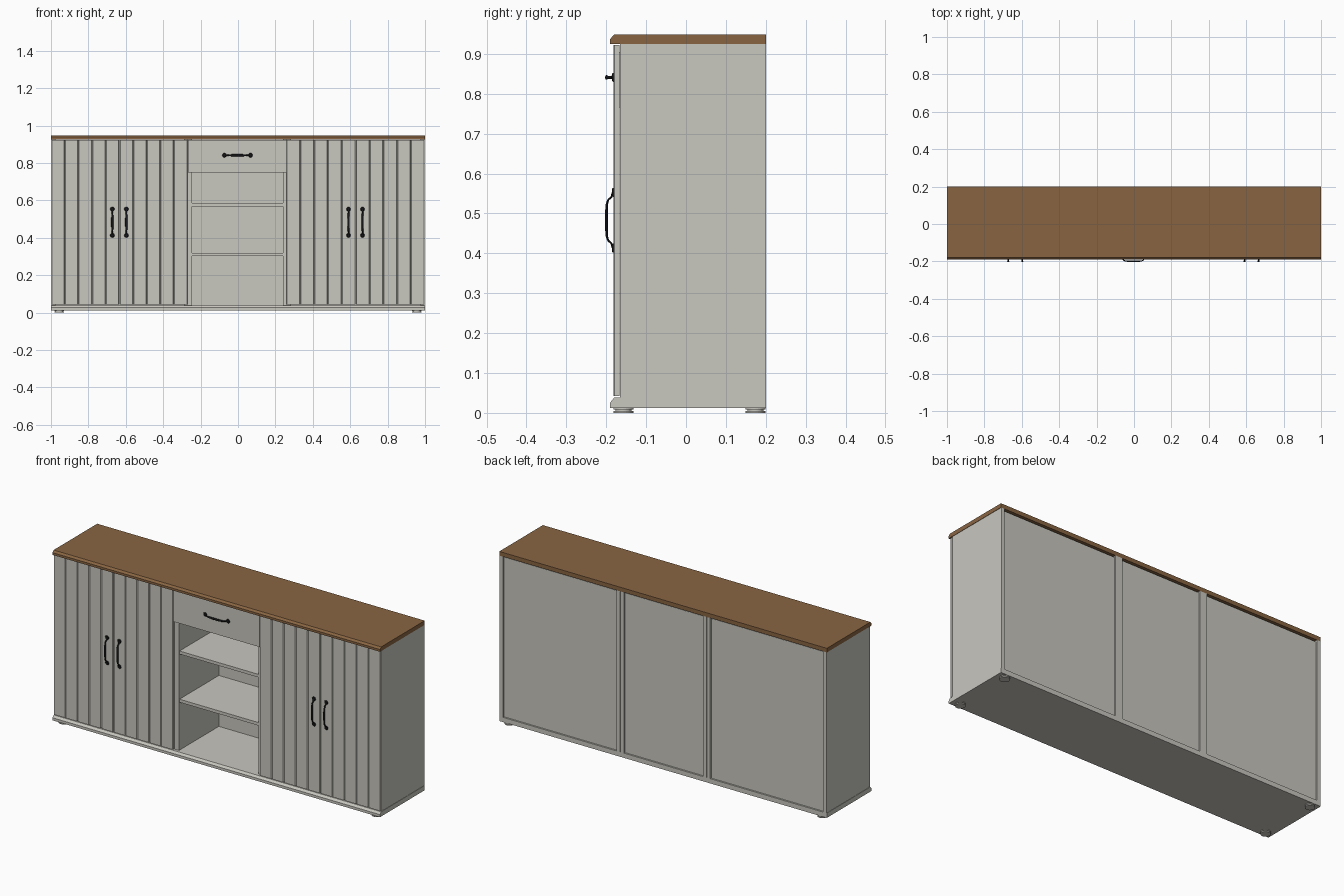
import bpy, bmesh, math
from mathutils import Vector, Matrix

cube = bpy.data.objects.get("Cube")
if cube:
    bpy.data.objects.remove(cube, do_unlink=True)


def material(name, rgb):
    m = bpy.data.materials.new(name)
    m.use_nodes = True
    m.diffuse_color = (*rgb, 1)
    m.node_tree.nodes["Principled BSDF"].inputs["Base Color"].default_value = (*rgb, 1)
    return m


PAINT = material("pale grey paint", (0.58, 0.57, 0.52))
WOOD = material("brown wood", (0.25, 0.13, 0.055))
IRON = material("black iron", (0.008, 0.008, 0.009))


def finish(name, bm, mat):
    bmesh.ops.recalc_face_normals(bm, faces=bm.faces)
    mesh = bpy.data.meshes.new(name)
    bm.to_mesh(mesh)
    bm.free()
    mesh.materials.append(mat)
    ob = bpy.data.objects.new(name, mesh)
    bpy.context.collection.objects.link(ob)
    return ob


def box(name, x, y, z, mat=PAINT):
    bm = bmesh.new()
    bmesh.ops.create_cube(bm, size=1)
    for v in bm.verts:
        v.co = [a + (b - a) * (c + 0.5) for (a, b), c in zip((x, y, z), v.co)]
    return finish(name, bm, mat)


def prism(name, outline, depth, mat):
    """Extrude a closed outline of 3D points along a vector."""
    bm = bmesh.new()
    face = bm.faces.new([bm.verts.new(p) for p in outline])
    new = bmesh.ops.extrude_face_region(bm, geom=[face])["geom"]
    bmesh.ops.translate(bm, vec=depth,
                        verts=[g for g in new if isinstance(g, bmesh.types.BMVert)])
    return finish(name, bm, mat)


def slab(name, z0, z1, mat):
    """Full-width board with a chamfered upper front edge."""
    c = (z1 - z0) * 0.45
    yz = [(0.2, z0), (-0.19, z0), (-0.19, z1 - c), (-0.18, z1), (0.2, z1)]
    return prism(name, [(-1, y, z) for y, z in yz], (2, 0, 0), mat)


FRONT, DOOR_BACK, BACK = -0.182, -0.167, 0.2
LOW, HIGH = 0.038, 0.925


def door(name, x0, x1, planks=5):
    """Plank door: a zigzag plan outline with V grooves, raised to full height."""
    pts = [(x0, DOOR_BACK), (x0, FRONT + 0.003), (x0 + 0.003, FRONT)]
    for i in range(1, planks):
        x = x0 + (x1 - x0) * i / planks
        pts += [(x - 0.004, FRONT), (x, FRONT + 0.005), (x + 0.004, FRONT)]
    pts += [(x1 - 0.003, FRONT), (x1, FRONT + 0.003), (x1, DOOR_BACK)]
    z = LOW + 0.004
    prism(name, [(x, y, z) for x, y in pts], (0, 0, HIGH - 0.003 - z), PAINT)


def handle(name, x, z, upright=True):
    """Bow pull with a round plate at each end."""
    bm = bmesh.new()
    along = Vector((0, 0, 1)) if upright else Vector((1, 0, 0))
    side = Vector((1, 0, 0)) if upright else Vector((0, 0, 1))
    origin = Vector((x, FRONT, z))
    out = Vector((0, -1, 0))
    # swept bar: distance along, distance out, radius
    half = [(0.068, 0.001, 0.006), (0.058, 0.005, 0.004), (0.051, 0.013, 0.004),
            (0.040, 0.0165, 0.005), (0.018, 0.0175, 0.006)]
    path = half + [(-a, o, r) for a, o, r in reversed(half)]
    rings = []
    for i, (a, o, r) in enumerate(path):
        p, q = path[max(i - 1, 0)], path[min(i + 1, len(path) - 1)]
        t = (along * (q[0] - p[0]) + out * (q[1] - p[1])).normalized()
        n = side.cross(t)
        rings.append([bm.verts.new(origin + along * a + out * o
                                   + (side * math.cos(k * math.pi / 4)
                                      + n * math.sin(k * math.pi / 4) * 0.6) * r)
                      for k in range(8)])
    for r, s in zip(rings, rings[1:]):
        for k in range(8):
            bm.faces.new((r[k], r[k - 1], s[k - 1], s[k]))
    for r in (rings[0], rings[-1]):
        bm.faces.new(r)
    # end plates
    for s in (-1, 1):
        spot = origin + along * 0.070 * s + out * 0.0015
        bmesh.ops.create_cone(bm, cap_ends=True, segments=16, radius1=0.012,
                              radius2=0.009, depth=0.004,
                              matrix=Matrix.Translation(spot)
                              @ Matrix.Rotation(math.pi / 2, 4, 'X'))
    ob = finish(name, bm, IRON)
    bpy.ops.object.select_all(action='DESELECT')
    ob.select_set(True)
    bpy.context.view_layer.objects.active = ob
    bpy.ops.object.shade_smooth_by_angle(angle=math.radians(50))


# Top and plinth boards
slab("wooden_top", HIGH, 0.948, WOOD)
slab("base_board", 0.012, LOW, PAINT)

# Upright panels: outer sides and doubled dividers
for name, x0, x1 in (("right_side", -0.998, -0.977), ("left_side", 0.977, 0.998),
                     ("right_divider_outer", -0.288, -0.267),
                     ("right_divider_inner", -0.266, -0.245),
                     ("left_divider_inner", 0.240, 0.261),
                     ("left_divider_outer", 0.262, 0.283)):
    box(name, (x0, x1), (-0.165, BACK), (LOW, HIGH))

# Recessed back panels
for name, x0, x1 in (("right_back", -0.977, -0.288), ("middle_back", -0.245, 0.240),
                     ("left_back", 0.283, 0.977)):
    box(name, (x0, x1), (0.183, 0.191), (LOW, HIGH - 0.006))

# Open shelves and drawer
for name, z in (("lower_shelf", 0.302), ("upper_shelf", 0.568)):
    box(name, (-0.245, 0.240), (-0.160, 0.183), (z, z + 0.017))
box("drawer_front", (-0.267, 0.258), (FRONT, DOOR_BACK), (0.75, HIGH - 0.003))
box("drawer_box", (-0.24, 0.235), (DOOR_BACK, 0.17), (0.765, HIGH - 0.02))
handle("drawer_handle", -0.003, 0.841, upright=False)

# Plank doors in pairs with their pulls
for side, x0, x1 in (("right", -0.998, -0.270), ("left", 0.260, 0.998)):
    mid = (x0 + x1) / 2
    door(side + "_pair_first_door", x0, mid - 0.0015)
    door(side + "_pair_second_door", mid + 0.0015, x1)
    handle(side + "_pair_first_handle", mid - 0.038, 0.483)
    handle(side + "_pair_second_handle", mid + 0.037, 0.483)

# Stepped round feet
for sx, side in ((-1, "right"), (1, "left")):
    for y, end in ((-0.157, "front"), (0.174, "back")):
        bm = bmesh.new()
        for r, z0, z1 in ((0.025, 0, 0.005), (0.020, 0.005, 0.008), (0.025, 0.008, 0.012)):
            bmesh.ops.create_cone(bm, cap_ends=True, segments=24, radius1=r, radius2=r,
                                  depth=z1 - z0,
                                  matrix=Matrix.Translation((sx * 0.955, y, (z0 + z1) / 2)))
        finish(f"{end}_{side}_foot", bm, PAINT)
